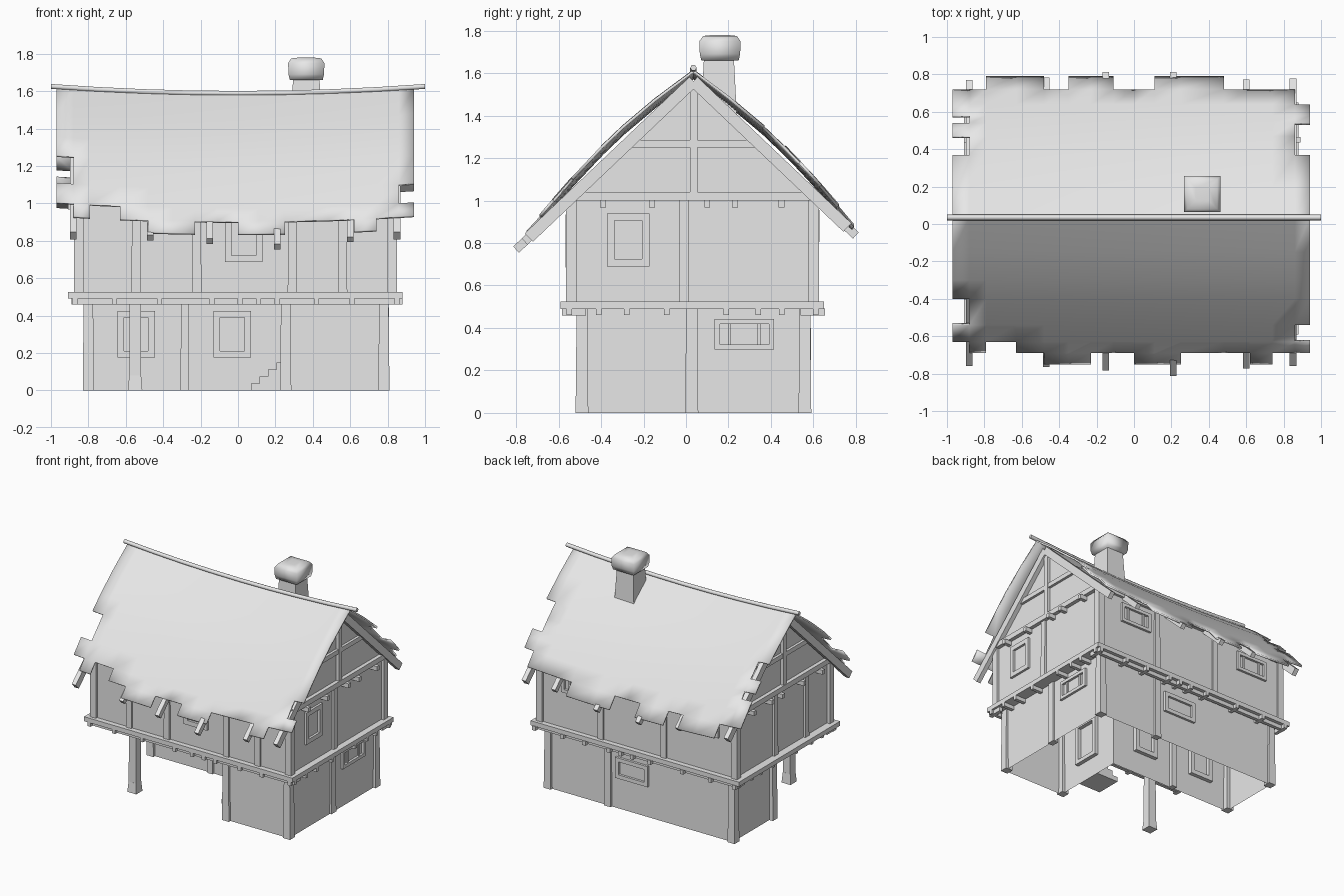
import bpy, bmesh, math
from mathutils import Matrix, Vector

if "Cube" in bpy.data.objects:
    bpy.data.objects.remove(bpy.data.objects["Cube"], do_unlink=True)

grey = bpy.data.materials.new("plain grey")
grey.use_nodes = True
grey.diffuse_color = (0.8, 0.8, 0.8, 1)
grey.node_tree.nodes["Principled BSDF"].inputs["Base Color"].default_value = (0.8, 0.8, 0.8, 1)

RIDGE_Y, PITCH = 0.035, 0.95


def finish(name, bm, smooth=None):
    mesh = bpy.data.meshes.new(name)
    bm.to_mesh(mesh)
    bm.free()
    mesh.materials.append(grey)
    obj = bpy.data.objects.new(name, mesh)
    bpy.context.collection.objects.link(obj)
    if smooth:
        bpy.ops.object.select_all(action='DESELECT')
        obj.select_set(True)
        bpy.context.view_layer.objects.active = obj
        bpy.ops.object.shade_smooth_by_angle(angle=math.radians(smooth))
    return obj


def box(bm, x0, x1, y0, y1, z0, z1, flare=1.0):
    """Box whose bottom is widened by flare."""
    mid = Vector(((x0 + x1) / 2, (y0 + y1) / 2, (z0 + z1) / 2))
    size = Vector((abs(x1 - x0), abs(y1 - y0), abs(z1 - z0)))
    for v in bmesh.ops.create_cube(bm, size=1)["verts"]:
        k = flare if v.co.z < 0 else 1
        v.co = mid + Vector((v.co.x * size.x * k, v.co.y * size.y * k, v.co.z * size.z))


def on_wall(bm, axis, face, out, u0, u1, z0, z1, depth, flare=1.0):
    """Box lying on a wall that faces along axis, in direction out."""
    a, b = face - out * 0.03, face + out * depth
    if axis == 'x':
        box(bm, min(a, b), max(a, b), u0, u1, z0, z1, flare)
    else:
        box(bm, u0, u1, min(a, b), max(a, b), z0, z1, flare)


def sloped(bm, x, y0, z0, y1, z1, width, height):
    """Beam in a plane of constant x."""
    dy, dz = y1 - y0, z1 - z0
    turn = Matrix.Rotation(math.atan2(-dy, dz), 4, 'X')
    mat = Matrix.Translation((x, (y0 + y1) / 2, (z0 + z1) / 2)) @ turn \
        @ Matrix.Diagonal((width, height, math.hypot(dy, dz), 1))
    bmesh.ops.create_cube(bm, size=1, matrix=mat)


# Ground floor walls, an L shape open below
bm = bmesh.new()
plan = [(.79, .57), (-.8, .57), (-.8, .08), (.26, .08), (.26, -.5), (.79, -.5)]
low = [bm.verts.new((x, y, 0)) for x, y in plan]
top = [bm.verts.new((x, y, .5)) for x, y in plan]
for i in range(len(plan)):
    j = (i + 1) % len(plan)
    bm.faces.new((low[i], low[j], top[j], top[i]))
finish("ground_floor_walls", bm)

# Upper floor walls with gables
bm = bmesh.new()
section = [(-.55, .52), (.61, .52), (.61, 1.03), (RIDGE_Y, 1.54), (-.55, 1.03)]
end = bm.faces.new([bm.verts.new((-.85, y, z)) for y, z in section])
ext = bmesh.ops.extrude_face_region(bm, geom=[end])["geom"]
bmesh.ops.translate(bm, vec=(1.68, 0, 0), verts=[g for g in ext if isinstance(g, bmesh.types.BMVert)])
if len(bm.faces) == 6:
    bm.faces.new([v for v in end.verts])
bmesh.ops.recalc_face_normals(bm, faces=bm.faces)
finish("upper_floor_walls", bm)

# Floor band and eaves band
bm = bmesh.new()
box(bm, -.91, .88, -.59, .65, .49, .525)
finish("floor_band", bm)
bm = bmesh.new()
box(bm, -.88, .86, -.565, .63, 1.0, 1.04)
finish("eaves_band", bm)

# Joist ends under the bands
bm = bmesh.new()
for y in (-.55, -.41, -.28, -.09, .19, .34, .45, .61):
    box(bm, -.89, .86, y - .013, y + .013, .46, .492) if abs(y) > .5 else None
    for face, out in ((.79, 1), (-.8, -1)):
        on_wall(bm, 'x', face, out, y - .013, y + .013, .46, .492, .09)
for x in (-.87, -.66, -.42, -.14, .01, .11, .21, .42, .61, .85):
    for face, out in ((-.5, -1), (.57, 1)):
        on_wall(bm, 'y', face, out, x - .014, x + .014, .458, .492, .085)
for y in (-.39, -.16, .1, .23, .45):
    for face, out in ((.83, 1), (-.85, -1)):
        on_wall(bm, 'x', face, out, y - .014, y + .014, .968, 1.002, .06)
finish("joist_ends", bm)

# Ground floor posts
bm = bmesh.new()
for x, y in ((.78, -.49), (.78, .56), (-.8, .56), (-.8, .09), (.255, -.49)):
    box(bm, x - .025, x + .025, y - .025, y + .025, 0, .49, 1.2)
on_wall(bm, 'x', .79, 1, 0, .055, 0, .49, .012, 1.1)
on_wall(bm, 'y', .57, 1, .24, .29, 0, .49, .015, 1.1)
on_wall(bm, 'y', .08, -1, -.305, -.265, 0, .49, .015, 1.1)
finish("ground_floor_posts", bm)

# Free-standing porch post
bm = bmesh.new()
box(bm, -.58, -.52, -.51, -.45, .08, .49, 1.05)
box(bm, -.582, -.518, -.512, -.448, 0, .08, 1.2)
finish("porch_post", bm)

# Upper floor posts
bm = bmesh.new()
for x in (-.85, .825):
    for y in (-.54, .6):
        box(bm, x - .026, x + .026, y - .026, y + .026, .52, 1.01)
for x in (-.545, -.22, .29, .56):
    on_wall(bm, 'y', -.55, -1, x - .022, x + .022, .52, 1.01, .012, 1.1)
for x in (-.24, .3):
    on_wall(bm, 'y', .61, 1, x - .022, x + .022, .52, 1.01, .012, 1.1)
on_wall(bm, 'x', .83, 1, -.03, .012, .52, 1.01, .015, 1.1)
for y in (-.25, .13):
    on_wall(bm, 'x', -.85, -1, y - .022, y + .022, .52, 1.01, .015, 1.1)
finish("upper_floor_posts", bm)

# Gable timbers and rafters
bm = bmesh.new()
for face, out in ((.83, 1), (-.85, -1)):
    on_wall(bm, 'x', face, out, .018, .054, 1.03, 1.53, .025)
    on_wall(bm, 'x', face, out, -.27, .34, 1.25, 1.285, .02)
finish("gable_timbers", bm)

bm = bmesh.new()
rafters = ((-.88, -.74, .75), (.85, -.74, .76), (-.47, -.75, .77),
           (-.15, -.77, .8), (.21, -.8, .8), (.6, -.76, .76))
for x, front, back in rafters:
    at_gable = abs(x) > .8
    for y1 in (front, back):
        y0 = RIDGE_Y if at_gable else math.copysign(.45, y1)
        z0, z1 = (1.562 - PITCH * abs(y - RIDGE_Y) for y in (y0, y1))
        sloped(bm, x, y0, z0, y1, z1, .035, .055 if at_gable else .04)
finish("rafters", bm)


# Windows: frame with optional mullions
def window(name, axis, face, out, u, z, w, h, b, bars=()):
    bm = bmesh.new()
    u0, u1, z0, z1 = u - w / 2, u + w / 2, z - h / 2, z + h / 2
    on_wall(bm, axis, face, out, u0, u0 + b, z0, z1, .018)
    on_wall(bm, axis, face, out, u1 - b, u1, z0, z1, .018)
    on_wall(bm, axis, face, out, u0 + b, u1 - b, z0, z0 + b, .018)
    on_wall(bm, axis, face, out, u0 + b, u1 - b, z1 - b, z1, .018)
    for k in bars:
        on_wall(bm, axis, face, out, u + k - .008, u + k + .008, z0 + b, z1 - b, .01)
    finish(name, bm)


thirds = (-.07, .07)
window("porch_window_right", 'y', .08, -1, -.545, .3, .2, .25, .035)
window("porch_window_left", 'y', .08, -1, -.03, .3, .2, .25, .035)
window("front_upper_window", 'y', -.55, -1, .03, .81, .2, .25, .035)
window("side_upper_window", 'x', .83, 1, -.272, .815, .2, .25, .035)
window("side_lower_window", 'x', .79, 1, .275, .37, .28, .145, .025, thirds)
window("back_lower_window", 'y', .57, 1, .06, .32, .28, .16, .03)
window("back_upper_window_left", 'y', .61, 1, .5, .88, .27, .15, .025, thirds)
window("back_upper_window_right", 'y', .61, 1, -.58, .88, .27, .15, .025, thirds)
window("door_frame", 'x', .26, -1, -.2, .31, .22, .32, .03)

# Door steps
bm = bmesh.new()
for i in range(4):
    x = .07 + .045 * i
    box(bm, x, .26, -.3, -.1, .037 * i, .037 * (i + 1))
finish("door_steps", bm)

# Roof covering with ragged edges
xs = [-.97, -.88, -.79, -.63, -.48, -.35, -.23, -.11, 0, .11, .25, .48, .62, .74, .86, .94]
ys = [-.75, -.69, -.63, -.54, -.4, -.3, -.15, RIDGE_Y, .2, .37, .47, .54, .58, .64, .72, .79]
front_eave = [.63, .69, .63, .69, .75, .75, .69, .69, .75, .75, .69, .69, .75, .69, .69]
back_eave = [.72, .72, .79, .79, .72, .79, .79, .72, .72, .79, .79, .72, .72, .72, .64]
gaps = {0: (-.54, .37, .54), 14: (-.63, .37, .47)}


def roof_z(x, y):
    d = abs(y - RIDGE_Y)
    return 1.585 + .035 * x * x - PITCH * d + .055 * math.sin(math.pi * min(d / .76, 1))


bm = bmesh.new()
grid = [[bm.verts.new((x, y, roof_z(x, y))) for y in ys] for x in xs]
for i in range(len(xs) - 1):
    for j in range(len(ys) - 1):
        inside = ys[j] > -front_eave[i] - .01 and ys[j + 1] < back_eave[i] + .01
        if inside and ys[j] not in gaps.get(i, ()):
            bm.faces.new((grid[i][j], grid[i + 1][j], grid[i + 1][j + 1], grid[i][j + 1]))
bmesh.ops.delete(bm, geom=[v for v in bm.verts if not v.link_faces], context='VERTS')
roof = finish("roof", bm, 30)
thick = roof.modifiers.new("thickness", 'SOLIDIFY')
thick.thickness = .014
thick.offset = -1

# Sagging ridge pole
curve = bpy.data.curves.new("ridge_pole", 'CURVE')
curve.dimensions = '3D'
curve.bevel_depth = .015
curve.bevel_resolution = 1
curve.use_fill_caps = True
path = curve.splines.new('POLY')
path.points.add(8)
for i, p in enumerate(path.points):
    x = -1 + i / 4
    p.co = (x, RIDGE_Y, 1.588 + .037 * x * x, 1)
curve.materials.append(grey)
bpy.context.collection.objects.link(bpy.data.objects.new("ridge_pole", curve))

# Chimney shaft and rounded cap
bm = bmesh.new()
box(bm, .295, .435, .085, .225, 1.34, 1.68, 1.25)
finish("chimney_shaft", bm)

bm = bmesh.new()
rings = []
for z, r in ((1.66, .088), (1.69, .095), (1.75, .097), (1.775, .08), (1.78, .035)):
    rings.append([bm.verts.new((.365 + r * sx, .16 + r * sy, z))
                  for sx, sy in ((1, 1), (-1, 1), (-1, -1), (1, -1))])
for a, b in zip(rings, rings[1:]):
    for i in range(4):
        j = (i + 1) % 4
        bm.faces.new((a[i], a[j], b[j], b[i]))
bm.faces.new(rings[-1])
bm.faces.new(rings[0][::-1])
finish("chimney_cap", bm, 95)
